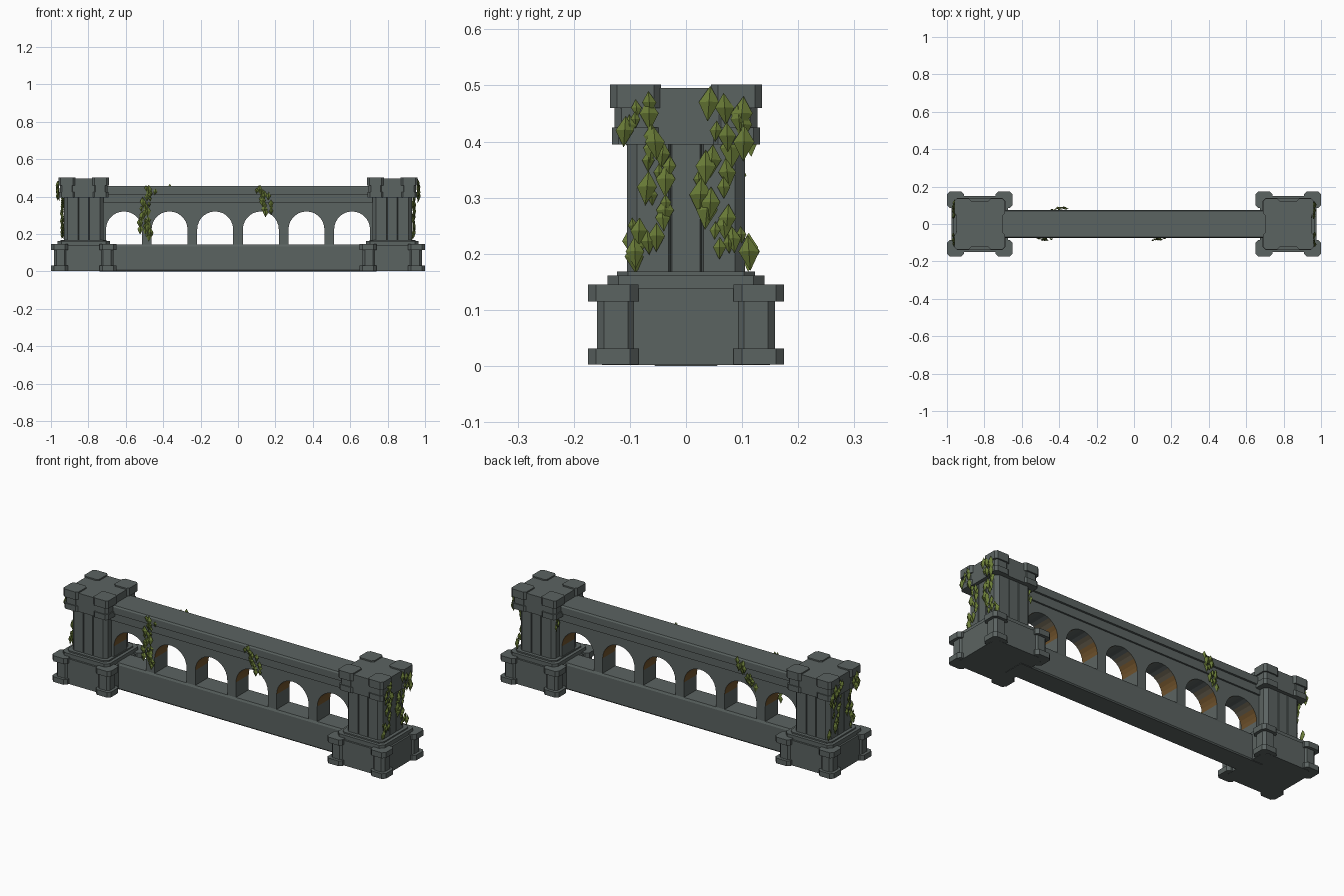
import bpy, bmesh, math, random
from mathutils import Vector

if "Cube" in bpy.data.objects:
    bpy.data.objects.remove(bpy.data.objects["Cube"])

random.seed(4)
PX = 0.825  # pillar centre


def material(name, rgb):
    m = bpy.data.materials.new(name)
    m.diffuse_color = (*rgb, 1)
    m.use_nodes = True
    m.node_tree.nodes["Principled BSDF"].inputs["Base Color"].default_value = m.diffuse_color
    return m


STONE = material("grey_stone", (0.105, 0.125, 0.12))
BROWN = material("brown_stain", (0.16, 0.085, 0.025))
MUDDY = material("muddy_stone", (0.125, 0.105, 0.07))
LEAF = material("ivy_green", (0.15, 0.21, 0.04))


def finish(name, bm, mats):
    bmesh.ops.recalc_face_normals(bm, faces=bm.faces)
    me = bpy.data.meshes.new(name)
    bm.to_mesh(me)
    bm.free()
    for m in mats:
        me.materials.append(m)
    ob = bpy.data.objects.new(name, me)
    bpy.context.collection.objects.link(ob)
    return ob


def extrude(bm, pts, vec):
    """Closed prism from a planar outline."""
    a = [bm.verts.new(p) for p in pts]
    b = [bm.verts.new(Vector(p) + Vector(vec)) for p in pts]
    n = len(pts)
    bm.faces.new(a)
    bm.faces.new(b[::-1])
    return [bm.faces.new((a[i], a[(i + 1) % n], b[(i + 1) % n], b[i])) for i in range(n)]


def block(bm, cx, cy, h, z0, z1, c):
    """Square block with chamfered vertical edges."""
    k = h - c
    o = [(h, -k), (h, k), (k, h), (-k, h), (-h, k), (-h, -k), (-k, -h), (k, -h)]
    extrude(bm, [(cx + x, cy + y, z0) for x, y in o], (0, 0, z1 - z0))


CORNERS = [(1, 1), (-1, 1), (-1, -1), (1, -1)]


def corner_blocks(bm, cx, inner, outer, z0, z1, c):
    m, h = (inner + outer) / 2, (outer - inner) / 2
    for sx, sy in CORNERS:
        block(bm, cx + sx * m, sy * m, h, z0, z1, c)


for side, tag in ((-1, "left"), (1, "right")):
    cx = side * PX
    # pedestal: recessed core, four corner posts, stepped top
    bm = bmesh.new()
    block(bm, cx, 0, 0.150, 0.002, 0.138, 0.03)
    corner_blocks(bm, cx, 0.085, 0.175, 0.003, 0.031, 0.015)
    corner_blocks(bm, cx, 0.090, 0.159, 0.031, 0.115, 0.013)
    corner_blocks(bm, cx, 0.085, 0.175, 0.115, 0.145, 0.015)
    block(bm, cx, 0, 0.140, 0.138, 0.161, 0.02)
    block(bm, cx, 0, 0.123, 0.161, 0.168, 0.02)
    finish(tag + "_pedestal", bm, [STONE])

    # shaft with two grooves on every face
    bm = bmesh.new()
    edge = [(0.105, -0.087), (0.105, -0.031), (0.095, -0.028), (0.105, -0.025),
            (0.105, 0.025), (0.095, 0.028), (0.105, 0.031), (0.105, 0.087)]
    outline = []
    for q in range(4):
        for x, y in edge:
            for _ in range(q):
                x, y = -y, x
            outline.append((cx + x, y, 0.165))
    extrude(bm, outline, (0, 0, 0.235))
    finish(tag + "_shaft", bm, [STONE])

    # capital: bands plus raised corner blocks
    bm = bmesh.new()
    block(bm, cx, 0, 0.124, 0.395, 0.495, 0.02)
    corner_blocks(bm, cx, 0.045, 0.132, 0.395, 0.425, 0.012)
    corner_blocks(bm, cx, 0.050, 0.127, 0.425, 0.46, 0.012)
    corner_blocks(bm, cx, 0.045, 0.135, 0.46, 0.502, 0.012)
    finish(tag + "_capital", bm, [STONE])


def beam(name, section):
    bm = bmesh.new()
    extrude(bm, [(-0.74, y, z) for y, z in section], (1.48, 0, 0))
    finish(name, bm, [STONE])


# solid wall foot and stepped coping
beam("wall_base", [(-0.055, 0), (0.055, 0), (0.06, 0.006), (0.06, 0.132),
                   (0.055, 0.143), (-0.055, 0.143), (-0.06, 0.132), (-0.06, 0.006)])
beam("coping_lower", [(-0.064, 0.367), (0.064, 0.367), (0.064, 0.413), (-0.064, 0.413)])
beam("coping_top", [(-0.075, 0.412), (0.075, 0.412), (0.075, 0.448),
                    (0.07, 0.456), (-0.07, 0.456), (-0.075, 0.448)])

# arcade of six round arches, stained near the springing
R, SPRING, N = 0.096, 0.224, 14
pts = [(-0.73, 0.37), (0.73, 0.37), (0.73, 0.138)]
for i in range(5, -1, -1):
    c = -0.61 + i * 0.244
    pts.append((c + R, 0.138))
    for k in range(N + 1):
        t = math.pi * k / N
        pts.append((c + R * math.cos(t), SPRING + R * math.sin(t)))
    pts.append((c - R, 0.138))
pts.append((-0.73, 0.138))
bm = bmesh.new()
sides = extrude(bm, [(x, -0.055, z) for x, z in pts], (0, 0.11, 0))
for f in sides:
    f.normal_update()
    z, nz = f.calc_center_median().z, abs(f.normal.z)
    if SPRING < z < 0.33 and nz < 0.85:
        f.material_index = 1 if nz < 0.6 else 2
finish("arcade", bm, [STONE, BROWN, MUDDY])


def add_leaf(bm, p, n, w, h):
    """Faceted diamond leaf facing direction n."""
    n = Vector(n)
    u = Vector((0, 0, 1)).cross(n)
    up = (Vector((0, 0, 1)) + u * random.uniform(-0.12, 0.12) + n * random.uniform(-0.1, 0.2))
    p = Vector(p)
    rim = [bm.verts.new(p + d) for d in (up * h * 0.46, u * w / 2, -up * h * 0.54, -u * w / 2)]
    for d in (0.3, -0.15):
        tip = bm.verts.new(p + n * w * d + up * h * 0.02)
        for i in range(4):
            bm.faces.new((rim[i], rim[(i + 1) % 4], tip))


def strand(bm, n, path, count, spread, size, surface):
    """Scatter leaves along a path of (across, z) points."""
    for i in range(count):
        t = (i + 0.5) / count * (len(path) - 1)
        k = min(int(t), len(path) - 2)
        f = t - k
        a = path[k][0] * (1 - f) + path[k + 1][0] * f + random.uniform(-spread, spread)
        z = path[k][1] * (1 - f) + path[k + 1][1] * f
        d = surface(z) + random.uniform(0.002, 0.01)
        p = (n[0] * d, a, z) if n[0] else (a, n[1] * d, z)
        h = random.uniform(*size)
        add_leaf(bm, p, n, h * 0.58, h)


def pillar_face(z):
    return PX + (0.131 if z > 0.39 else 0.107)


def wall_face(z):
    return 0.076 if z > 0.405 else 0.066 if z > 0.36 else 0.056


# ivy on the outer pillar faces
for side, tag in ((-1, "left"), (1, "right")):
    bm = bmesh.new()
    strand(bm, (side, 0, 0), [(-0.08, 0.475), (-0.085, 0.41), (-0.04, 0.34), (-0.07, 0.25), (-0.09, 0.19)],
           26, 0.026, (0.028, 0.062), pillar_face)
    strand(bm, (side, 0, 0), [(0.06, 0.475), (0.085, 0.41), (0.05, 0.34), (0.06, 0.25), (0.09, 0.20)],
           26, 0.03, (0.028, 0.07), pillar_face)
    finish(tag + "_pillar_ivy", bm, [LEAF])

# ivy on the wall, front and back
bm = bmesh.new()
strand(bm, (0, -1, 0), [(-0.46, 0.45), (-0.51, 0.35), (-0.50, 0.27), (-0.483, 0.18)],
       32, 0.03, (0.03, 0.06), wall_face)
strand(bm, (0, -1, 0), [(0.12, 0.45), (0.14, 0.39), (0.18, 0.31)],
       17, 0.03, (0.03, 0.055), wall_face)
finish("front_wall_ivy", bm, [LEAF])
bm = bmesh.new()
strand(bm, (0, 1, 0), [(-0.39, 0.45), (-0.41, 0.39), (-0.45, 0.31)],
       17, 0.03, (0.03, 0.055), wall_face)
finish("back_wall_ivy", bm, [LEAF])

# a few leaves on the inner face of the right pillar
bm = bmesh.new()
for y, z in ((0.085, 0.385), (0.075, 0.355), (0.095, 0.34)):
    add_leaf(bm, (PX - 0.112, y, z), (-1, 0, 0), 0.025, 0.045)
finish("inner_pillar_ivy", bm, [LEAF])
